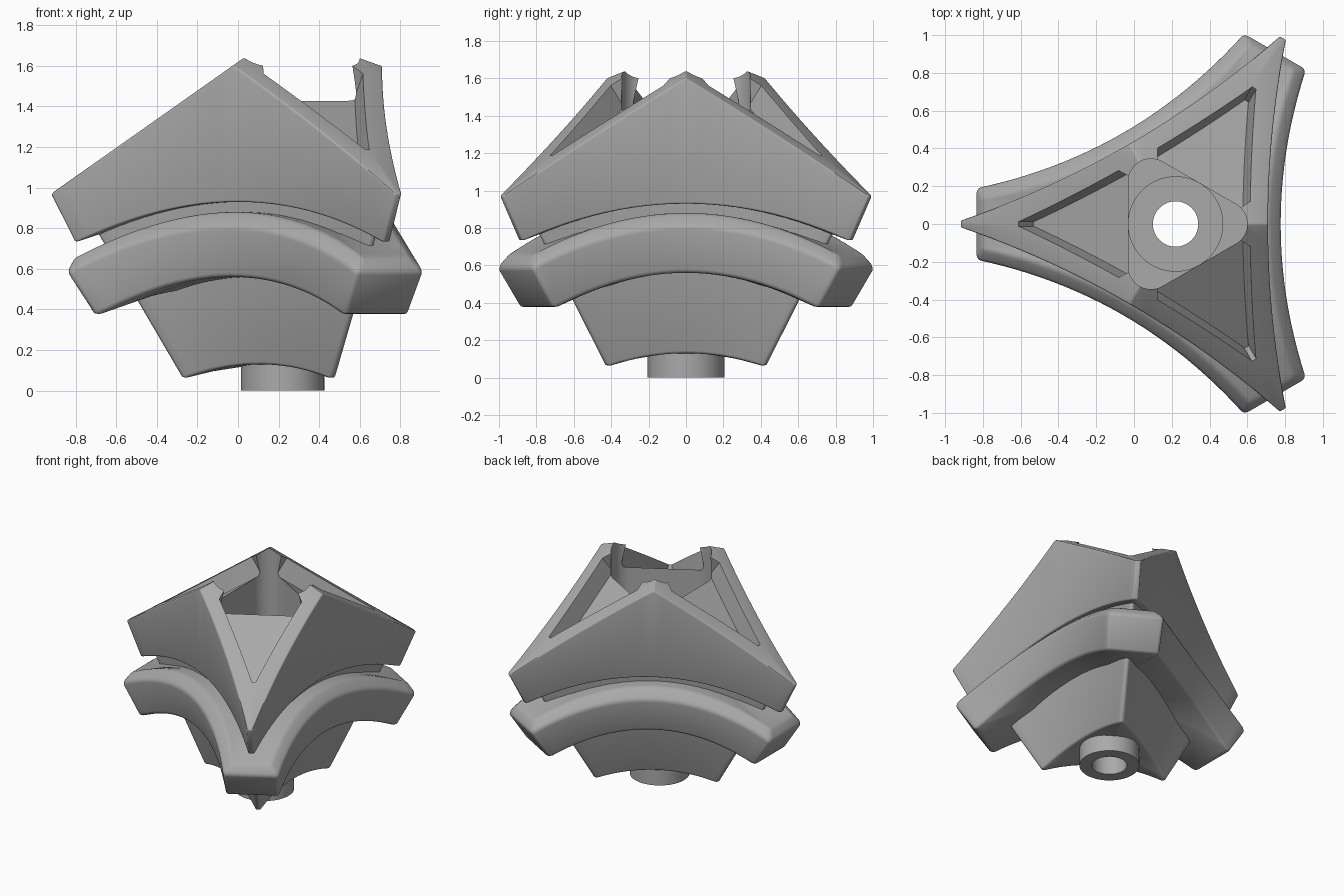
import bpy, bmesh, math
from mathutils import Vector, Matrix

if "Cube" in bpy.data.objects:
    bpy.data.objects.remove(bpy.data.objects["Cube"])

AXIS = Vector((0.22, 0, 0))
S60 = math.sin(math.pi / 3)
STEPS = 24

grey = bpy.data.materials.new("plain grey")
grey.use_nodes = True
grey.diffuse_color = (0.4, 0.4, 0.4, 1)
grey.node_tree.nodes["Principled BSDF"].inputs["Base Color"].default_value = (0.4, 0.4, 0.4, 1)


def make_object(name, bm):
    bmesh.ops.recalc_face_normals(bm, faces=bm.faces)
    mesh = bpy.data.meshes.new(name)
    bm.to_mesh(mesh)
    bm.free()
    mesh.materials.append(grey)
    obj = bpy.data.objects.new(name, mesh)
    obj.location = AXIS
    bpy.context.collection.objects.link(obj)
    return obj


def ring(waist, curve, tip, height, scale=1.0):
    """Three concave sides that meet at arm tips; height depends on (across, out)."""
    half = 0.5
    for _ in range(60):
        half = (tip - 0.5 * (waist + curve * half * half)) / S60
    pts = []
    for side in range(3):
        turn = Matrix.Rotation(math.tau * side / 3, 3, "Z")
        for i in range(STEPS + 1):
            u = half * (2 * i / STEPS - 1)
            v = (waist + curve * u * u) * scale
            u *= scale
            pts.append(turn @ Vector((v, u, height(u, v))))
    return pts


def loft(name, rings):
    """Skin a stack of rings and close both ends at the axis."""
    bm = bmesh.new()
    loops = [[bm.verts.new(p) for p in r] for r in rings]
    count = len(loops[0])
    for a, b in zip(loops, loops[1:]):
        for i in range(count):
            j = (i + 1) % count
            bm.faces.new((a[i], a[j], b[j], b[i]))
    for loop in (loops[0], loops[-1]):
        mid = bm.verts.new((0, 0, loop[STEPS // 2].co.z))
        for i in range(count):
            bm.faces.new((loop[i], loop[(i + 1) % count], mid))
    return make_object(name, bm)


def cap(shape, height, inward):
    scales = (0.7, 0.4, 0.1)
    rows = [ring(*shape, height, s) for s in scales]
    return rows if inward else rows[::-1]


def body(name, low, low_z, high, high_z, rim=None, rim_z=None):
    walls = [ring(*low, low_z), ring(*high, high_z)]
    end, end_z = high, high_z
    if rim:
        walls.append(ring(*rim, rim_z))
        end, end_z = rim, rim_z
    return loft(name, cap(low, low_z, False) + walls + cap(end, end_z, True))


def prism(name, bottom, top):
    bm = bmesh.new()
    lo = [bm.verts.new(p) for p in bottom]
    hi = [bm.verts.new(p) for p in top]
    bm.faces.new(lo)
    bm.faces.new(hi)
    for i in range(len(lo)):
        j = (i + 1) % len(lo)
        bm.faces.new((lo[i], lo[j], hi[j], hi[i]))
    obj = make_object(name, bm)
    return obj


def cylinder(name, radius, z0, z1):
    circle = [(radius * math.cos(math.tau * i / 64), radius * math.sin(math.tau * i / 64))
              for i in range(64)]
    return prism(name, [(x, y, z0) for x, y in circle], [(x, y, z1) for x, y in circle])


# Roof: one sloping plane per arm
SLOPE = 0.705


def roof(u, v):
    return 1.774 - SLOPE * (S60 * abs(u) + 0.5 * v)


def arch(crown, drop):
    return lambda u, v: crown - drop * u * u


# Solid parts
upper_body = body("upper_body", (0.45, 0.1, 1.02), arch(0.93, 0.26),
                  (0.49, 0.1, 1.14), roof)
arched_band = body("arched_band", (0.515, 0.2, 0.92), arch(0.56, 0.38),
                   (0.56, 0.2, 1.06), arch(0.81, 0.33),
                   (0.49, 0.2, 1.02), arch(0.88, 0.33))
lower_body = body("lower_body", (0.24, 0.1, 0.49), arch(0.13, 0.4),
                  (0.42, 0.1, 0.95), arch(0.98, 0.2))
stem = cylinder("stem", 0.205, 0, 0.5)

# Central hollow: rounded triangle, round bore and through hole
corner = 0.12
tri = []
for k in range(3):
    a = math.tau * k / 3
    for i in range(17):
        b = a + math.radians(-60 + 120 * i / 16)
        tri.append((0.26 * math.cos(a) + corner * math.cos(b),
                    0.26 * math.sin(a) + corner * math.sin(b)))
hollow = prism("hollow_cutter", [(x, y, 1.0) for x, y in tri], [(x, y, 2.0) for x, y in tri])
bore = cylinder("bore_cutter", 0.25, 0.6, 1.5)
hole = cylinder("hole_cutter", 0.12, -0.1, 1.2)

# Arm pockets: sunk square to the sloping roof
edge = []
for i in range(13):
    u = 0.12 + 0.58 * i / 12
    v = 0.395 + 0.06 * u * u
    edge.append((S60 * u + 0.5 * v, S60 * v - 0.5 * u))
edge = [(0.22, 0.24)] + edge + [(0.832, 0.013)]
outline = edge + [(d, -t) for d, t in reversed(edge)]
normal = Vector((SLOPE, 0, 1)).normalized()
pockets = []
for k in range(3):
    turn = Matrix.Rotation(math.pi / 3 + math.tau * k / 3, 3, "Z")
    flat = [Vector((d, t, 1.774 - SLOPE * d)) for d, t in outline]
    pockets.append(prism("pocket_cutter", [turn @ (p - 0.139 * normal) for p in flat],
                         [turn @ (p + 0.15 * normal) for p in flat]))


# Round the outer edges, then cut
def finish(obj, cutters, bevel):
    bpy.context.view_layer.objects.active = obj
    bpy.ops.object.select_all(action="DESELECT")
    obj.select_set(True)
    if bevel:
        mod = obj.modifiers.new("rounded edges", "BEVEL")
        mod.width = bevel
        mod.segments = 3
        mod.limit_method = "ANGLE"
        mod.angle_limit = math.radians(28)
        bpy.ops.object.modifier_apply(modifier=mod.name)
    for cutter in cutters:
        mod = obj.modifiers.new("cut", "BOOLEAN")
        mod.operation = "DIFFERENCE"
        mod.solver = "EXACT"
        mod.object = cutter
        bpy.ops.object.modifier_apply(modifier=mod.name)
    bpy.ops.object.shade_smooth_by_angle(angle=math.radians(30))


finish(upper_body, [hollow, bore] + pockets, 0.02)
finish(arched_band, [bore, hole], 0.02)
finish(lower_body, [bore, hole], 0.015)
finish(stem, [hole], 0)

for cutter in [hollow, bore, hole] + pockets:
    bpy.data.objects.remove(cutter)
